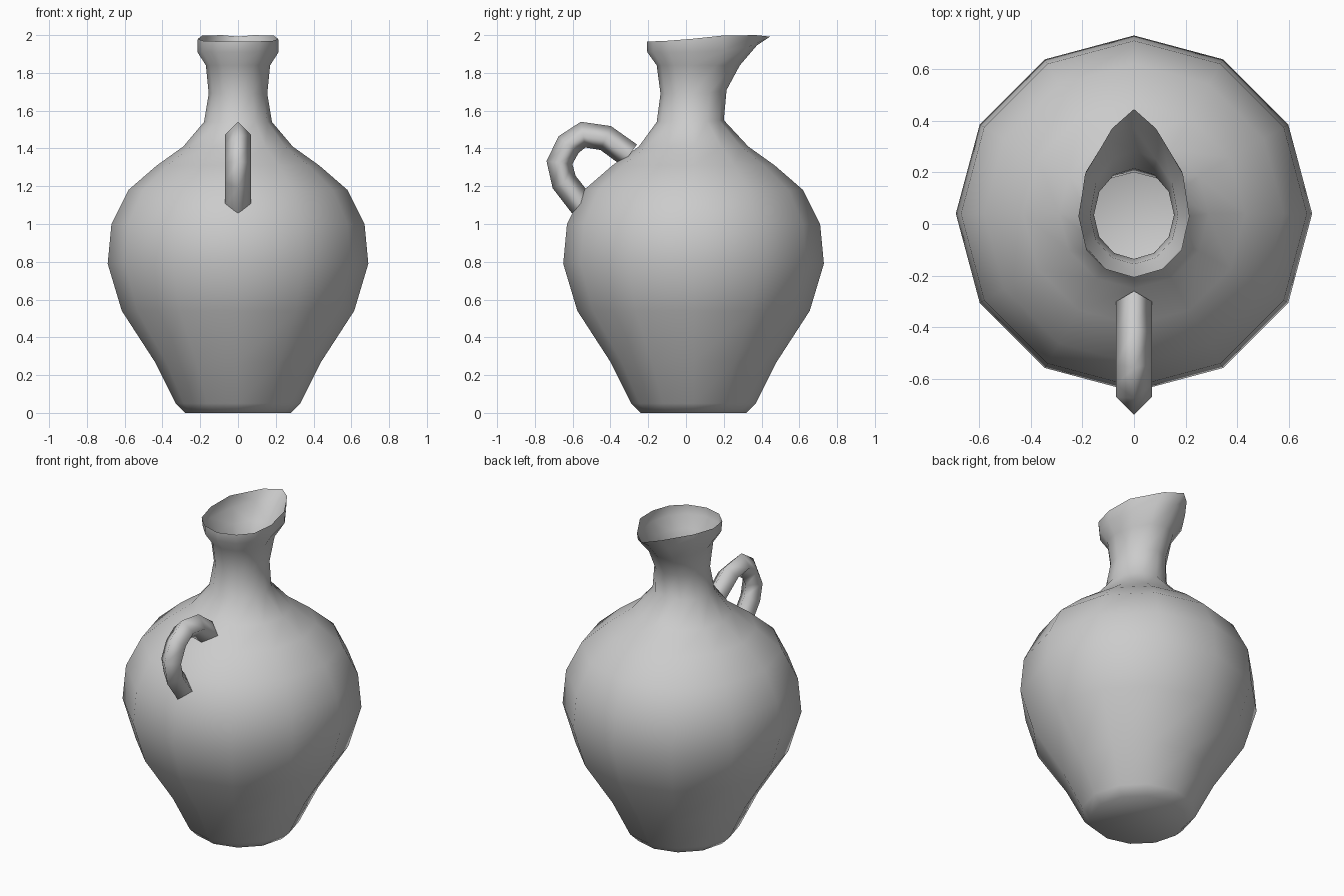
import bpy, bmesh, math
from mathutils import Vector

if "Cube" in bpy.data.objects:
    bpy.data.objects.remove(bpy.data.objects["Cube"])

N = 12


def finish(name, bm):
    bmesh.ops.recalc_face_normals(bm, faces=bm.faces)
    me = bpy.data.meshes.new(name)
    bm.to_mesh(me)
    bm.free()
    for p in me.polygons:
        p.use_smooth = True
    ob = bpy.data.objects.new(name, me)
    bpy.context.collection.objects.link(ob)
    return ob


def bridge(bm, a, b):
    n = len(a)
    for i in range(n):
        bm.faces.new((a[i], a[(i + 1) % n], b[(i + 1) % n], b[i]))


def ring(z_front, z_back, rx, y_front, y_back, cy):
    """Oval with separate front and back depth, tilted towards the back."""
    pts = []
    for i in range(N):
        a = 2 * math.pi * i / N
        s = math.sin(a)
        y = cy + s * ((y_back - cy) if s > 0 else (cy - y_front))
        z = z_front + (z_back - z_front) * max(0, s) ** 2
        pts.append((rx * math.cos(a), y, z))
    return pts


# Jug: round body rings, then neck rings stretching into the spout
CY = 0.04
body = [(0, 0.28), (0.05, 0.33), (0.27, 0.44), (0.54, 0.615), (0.79, 0.69),
        (1.0, 0.67), (1.18, 0.58), (1.31, 0.43), (1.41, 0.29)]
rings = [ring(z, z, r, CY - r, CY + r, CY) for z, r in body]
rings += [ring(1.54, 1.55, 0.18, -0.155, 0.20, 0.025),
          ring(1.69, 1.71, 0.155, -0.135, 0.215, 0.035),
          ring(1.84, 1.84, 0.17, -0.155, 0.285, 0.03),
          ring(1.91, 1.945, 0.215, -0.205, 0.375, 0.03)]

# Open rim with pointed pouring lip (right half, front to back, mirrored)
half = [(0, -0.207, 1.965), (0.11, -0.175, 1.967), (0.185, -0.10, 1.97),
        (0.213, 0.03, 1.98), (0.19, 0.19, 1.997), (0.085, 0.37, 2.0),
        (0, 0.445, 1.992)]
rim = half + [(-x, y, z) for x, y, z in half[-2:0:-1]]
rings.append(rim[3:] + rim[:3])

bm = bmesh.new()
loops = [[bm.verts.new(p) for p in r] for r in rings]
bm.faces.new(loops[0])
for a, b in zip(loops, loops[1:]):
    bridge(bm, a, b)
finish("jug", bm)

# Handle: diamond section swept along a loop in the yz plane
path = [Vector((0, y, z)) for y, z in
        [(-0.30, 1.365), (-0.425, 1.455), (-0.545, 1.473), (-0.622, 1.42),
         (-0.67, 1.325), (-0.645, 1.222), (-0.55, 1.10)]]
R = 0.069
bm = bmesh.new()
loops = []
for i, p in enumerate(path):
    t = (path[min(i + 1, len(path) - 1)] - path[max(i - 1, 0)]).normalized()
    n = Vector((0, -t.z, t.y))
    side = Vector((1, 0, 0))
    loops.append([bm.verts.new(p + d * R) for d in (n, side, -n, -side)])
for a, b in zip(loops, loops[1:]):
    bridge(bm, a, b)
finish("handle", bm)
